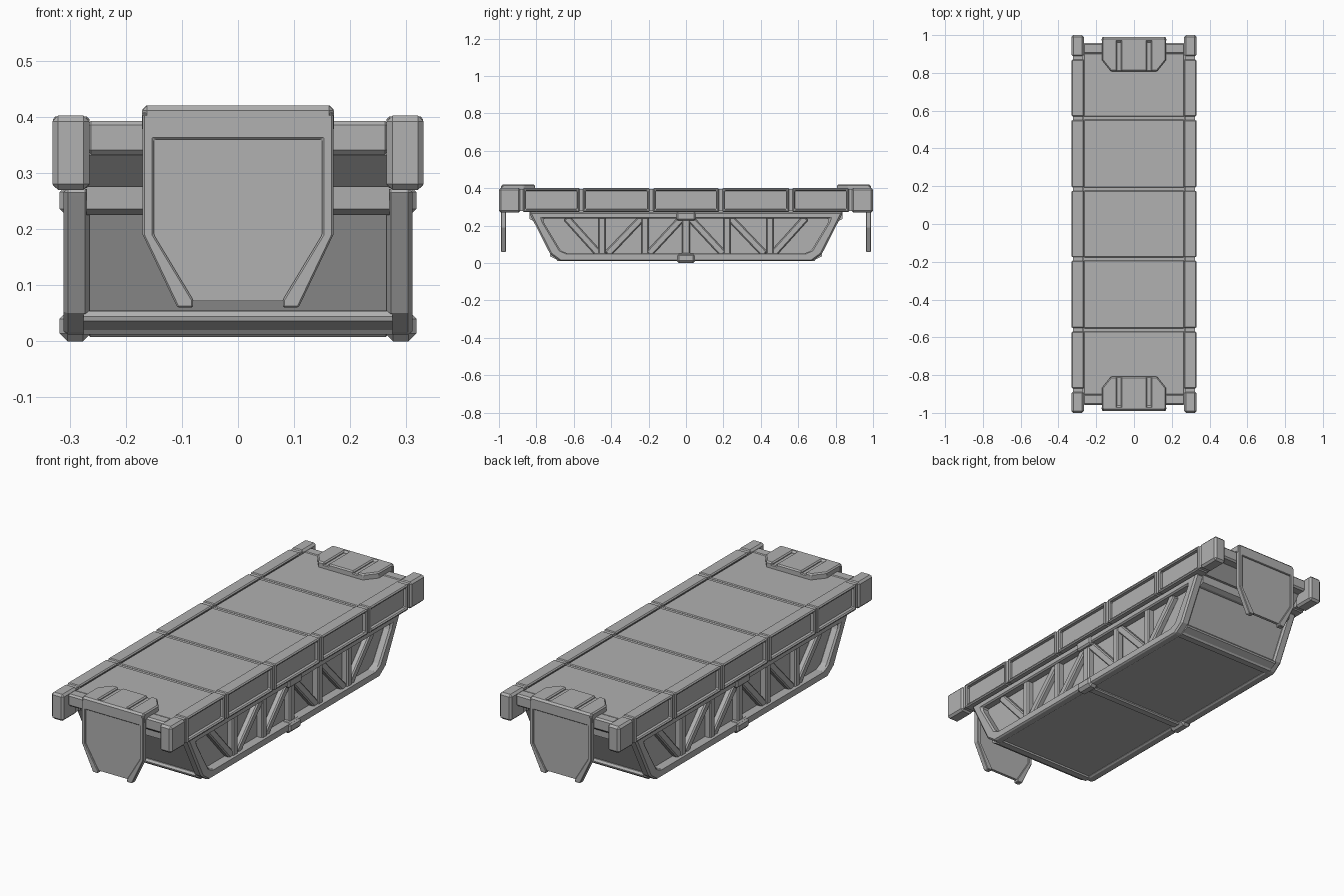
import bpy, bmesh
from mathutils import Vector

if "Cube" in bpy.data.objects:
    bpy.data.objects.remove(bpy.data.objects["Cube"])

grey = bpy.data.materials.new("mid_grey")
grey.diffuse_color = (0.44, 0.44, 0.44, 1)
grey.use_nodes = True
grey.node_tree.nodes["Principled BSDF"].inputs["Base Color"].default_value = grey.diffuse_color


def finish(name, bm, bevel=0.0, mirror=""):
    bmesh.ops.recalc_face_normals(bm, faces=bm.faces)
    me = bpy.data.meshes.new(name)
    bm.to_mesh(me)
    bm.free()
    me.materials.append(grey)
    ob = bpy.data.objects.new(name, me)
    bpy.context.collection.objects.link(ob)
    if bevel:
        m = ob.modifiers.new("bevel", 'BEVEL')
        m.width, m.segments, m.limit_method = bevel, 1, 'ANGLE'
    if mirror:
        m = ob.modifiers.new("mirror", 'MIRROR')
        m.use_axis = ("x" in mirror, "y" in mirror, False)
        m.use_mirror_merge = False
    return ob


def extrude(bm, vec):
    ext = bmesh.ops.extrude_face_region(bm, geom=list(bm.faces))
    bmesh.ops.translate(bm, vec=vec,
                        verts=[v for v in ext["geom"] if isinstance(v, bmesh.types.BMVert)])


def prism(name, pts, axis, a, b, bevel=0.0, mirror=""):
    """Extrude a 2D outline along an axis from a to b."""
    bm = bmesh.new()
    put = {"x": lambda p: (a, p[0], p[1]),
           "y": lambda p: (p[0], a, p[1]),
           "z": lambda p: (p[0], p[1], a)}[axis]
    bm.faces.new([bm.verts.new(put(p)) for p in pts])
    extrude(bm, Vector([b - a if c == axis else 0 for c in "xyz"]))
    return finish(name, bm, bevel, mirror)


def rect(y, z):
    return [(y[0], z[0]), (y[1], z[0]), (y[1], z[1]), (y[0], z[1])]


def box(name, x, y, z, bevel=0.0, mirror=""):
    return prism(name, rect(y, z), "x", x[0], x[1], bevel, mirror)


def ring(name, outer, inner, a, b, bevel=0.0, mirror=""):
    """Frame between two matching (y, z) outlines, extruded in x."""
    bm = bmesh.new()
    o, i = ([bm.verts.new((a, *p)) for p in pts] for pts in (outer, inner))
    for k in range(len(o)):
        bm.faces.new((o[k - 1], o[k], i[k], i[k - 1]))
    extrude(bm, (b - a, 0, 0))
    return finish(name, bm, bevel, mirror)


def sym(half):
    """Complete an outline by mirroring its positive half."""
    return half + [(-u, v) for u, v in reversed(half)]


# Top side rails: core, framed segments with recessed panels, end blocks
box("rail_core", (0.27, 0.31), (-0.95, 0.95), (0.28, 0.392), mirror="x")
edges = [-0.88, -0.56, -0.185, 0.185, 0.56, 0.88]
for a, b in zip(edges, edges[1:]):
    a1, b1 = a + 0.009, b - 0.009
    ring("rail_panel_frame", rect((a1, b1), (0.273, 0.401)),
         rect((a1 + 0.013, b1 - 0.013), (0.288, 0.386)), 0.265, 0.33, 0.005, "x")
    # Deck plates with narrow seams between them
    box("deck_plate", (-0.266, 0.266), (max(a + 0.008, -0.905) if a > -0.8 else -0.905,
                                        b - 0.008 if b < 0.8 else 0.905), (0.37, 0.391), 0.004)
for y in edges:
    box("rail_groove_band", (0.269, 0.323), (y - 0.014, y + 0.014), (0.278, 0.397), mirror="x")
box("rail_end_block", (0.265, 0.331), (0.885, 1.0), (0.27, 0.402), 0.01, "xy")

# Deck slab with sloped underside ends, and end cross beams
prism("deck_slab", sym([(0.91, 0.386), (0.91, 0.332), (0.85, 0.275)]), "x", -0.268, 0.268)
box("deck_end_beam", (-0.27, 0.27), (0.9, 0.957), (0.333, 0.393), 0.008, "y")

# Hull body between the trusses
prism("hull_body", sym([(0.815, 0.275), (0.805, 0.235), (0.715, 0.055), (0.665, 0.02)]),
      "x", -0.27, 0.27)
prism("hull_top_beam", [(0.79, 0.276), (0.838, 0.276), (0.836, 0.236), (0.815, 0.225),
                        (0.79, 0.225)], "x", -0.27, 0.27, 0, "y")
prism("hull_bottom_beam", [(0.68, 0.054), (0.72, 0.054), (0.728, 0.044), (0.726, 0.036),
                           (0.694, 0.02), (0.688, 0.012), (0.655, 0.012), (0.65, 0.03)],
      "x", -0.275, 0.275, 0, "y")
box("hull_keel_beam", (-0.27, 0.27), (-0.022, 0.022), (0.008, 0.05), 0.006)

# Truss side frames: ring between outer and inner trapezoid
ring("truss_frame", sym([(0.84, 0.272), (0.833, 0.258), (0.727, 0.05), (0.675, 0.012)]),
     sym([(0.765, 0.238), (0.757, 0.212), (0.67, 0.067), (0.635, 0.052)]),
     0.265, 0.311, 0.008, "x")


# Truss verticals and diagonals
def brace(name, y0, z0, y1, z1, w, x1, mirror):
    p, q = Vector((y0, z0)), Vector((y1, z1))
    d = (q - p).normalized()
    n = Vector((-d.y, d.x)) * w / 2
    prism(name, [tuple(p + n), tuple(q + n), tuple(q - n), tuple(p - n)],
          "x", 0.265, x1, 0.006, mirror)


brace("truss_post_middle", 0, 0.045, 0, 0.245, 0.042, 0.302, "x")
for y in (0.22, 0.45):
    brace("truss_post", y, 0.045, y, 0.245, 0.038, 0.302, "xy")
for y0, y1 in ((0.02, 0.2), (0.235, 0.42), (0.64, 0.465)):
    brace("truss_diagonal", y0, 0.242, y1, 0.048, 0.038, 0.298, "xy")

# Clamps around the truss chords at mid length
box("upper_clamp", (0.265, 0.318), (-0.052, 0.052), (0.228, 0.274), 0.008, "x")
box("lower_clamp", (0.262, 0.318), (-0.052, 0.052), (0.0, 0.054), 0.014, "x")

# End flaps: cap on the deck with two grooves closed by a front lip
prism("flap_cap_core", sym([(0.17, 0.987), (0.17, 0.868), (0.122, 0.808)]),
      "z", 0.384, 0.41, 0.004, "y")
prism("flap_cap_middle", sym([(0.07, 0.98), (0.07, 0.808)]), "z", 0.39, 0.42, 0.006, "y")
prism("flap_cap_side", [(0.09, 0.98), (0.17, 0.98), (0.17, 0.868), (0.122, 0.808),
                        (0.09, 0.808)], "z", 0.39, 0.42, 0.006, "xy")
box("flap_cap_lip", (-0.171, 0.171), (0.962, 0.989), (0.37, 0.42), 0.009, "y")

# Hanging flap plate with a rim open at the bottom
rim = sym([(0.17, 0.405), (0.17, 0.19), (0.108, 0.06), (0.08, 0.06),
           (0.08, 0.074), (0.15, 0.19), (0.15, 0.36)])
prism("flap_rim", rim, "y", 0.962, 0.989, 0.003, "y")
prism("flap_plate", sym([(0.155, 0.37), (0.155, 0.19), (0.088, 0.072)]),
      "y", 0.968, 0.982, 0, "y")
